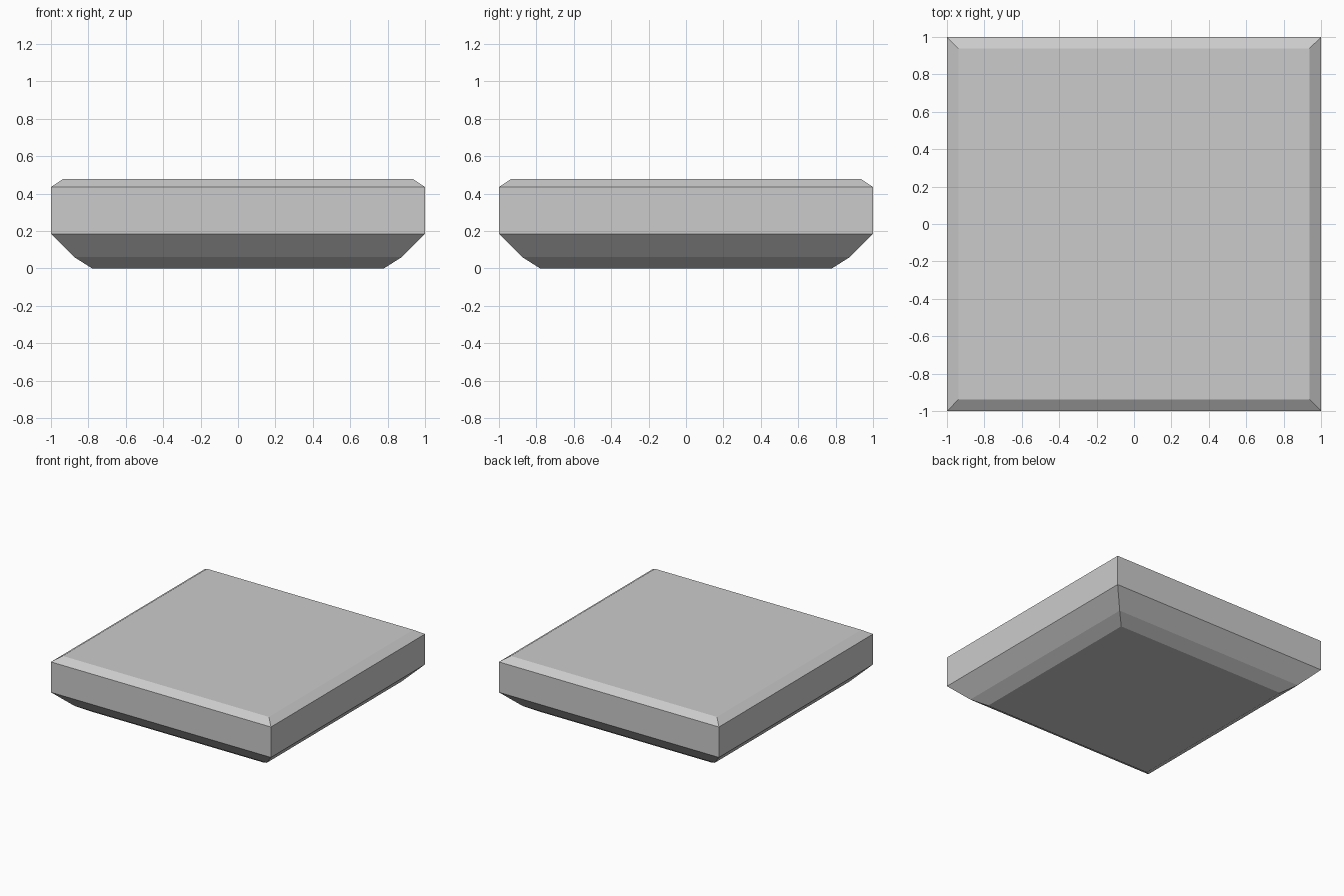
import bpy
import bmesh

if "Cube" in bpy.data.objects:
    bpy.data.objects.remove(bpy.data.objects["Cube"])

# Half-width and height of each square ring, bottom to top
PROFILE = [(0.78, 0.0), (0.875, 0.06), (1.0, 0.185), (1.0, 0.435), (0.937, 0.477)]

bm = bmesh.new()

# Square rings
rings = [[bm.verts.new((sx * r, sy * r, z))
          for sx, sy in ((-1, -1), (1, -1), (1, 1), (-1, 1))]
         for r, z in PROFILE]

# Sloped and upright side bands
for low, high in zip(rings, rings[1:]):
    for i in range(4):
        j = (i + 1) % 4
        bm.faces.new((low[i], low[j], high[j], high[i]))

# Flat base and top
bm.faces.new(rings[0][::-1])
bm.faces.new(rings[-1])

mesh = bpy.data.meshes.new("bevelled_square_slab")
bm.to_mesh(mesh)
bm.free()
slab = bpy.data.objects.new("bevelled_square_slab", mesh)
bpy.context.collection.objects.link(slab)
